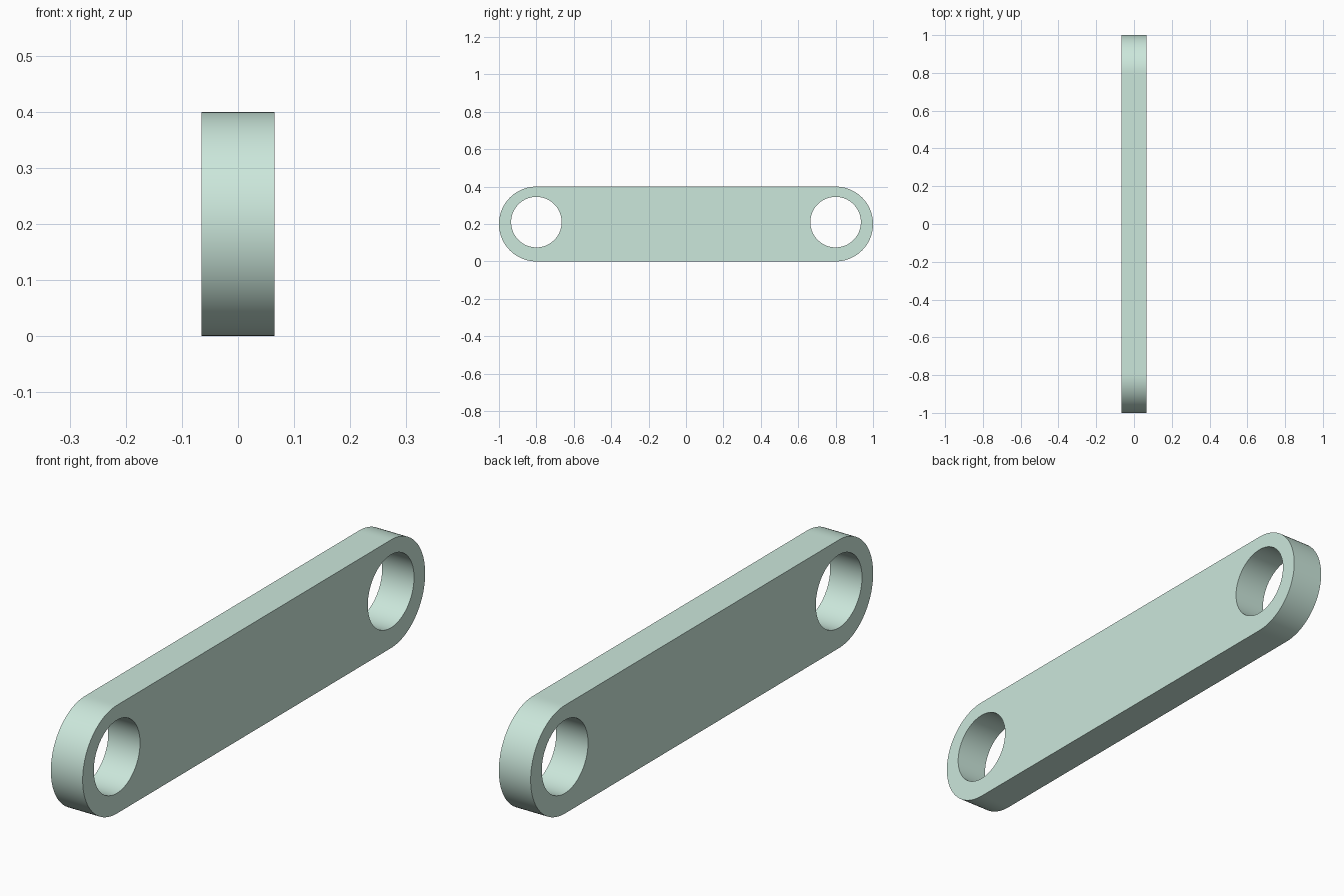
import bpy, bmesh
from math import sin, cos, pi, radians

if "Cube" in bpy.data.objects:
    bpy.data.objects.remove(bpy.data.objects["Cube"])

HALF_T = 0.065            # half thickness along x
R = 0.2                   # end radius, half the height
END_Y = 0.8               # centre of the rounded ends
HOLE_R, HOLE_Z = 0.135, 0.21
N = 96                    # segments around each hole

bm = bmesh.new()


def end_ring(side):
    """Quads between a hole and the end outline; returns the straight inner edge."""
    hole, rim = [], []
    for i in range(N):
        a = 2 * pi * i / N
        c, s = cos(a), sin(a)
        # outer half is round, inner half is squared off to meet the middle panel
        k = R if i <= N // 4 or i >= 3 * N // 4 else R / max(abs(c), abs(s))
        hole.append(bm.verts.new((-HALF_T, side * (END_Y + HOLE_R * c), HOLE_Z + HOLE_R * s)))
        rim.append(bm.verts.new((-HALF_T, side * (END_Y + k * c), R + k * s)))
    for i in range(N):
        j = (i + 1) % N
        bm.faces.new((hole[i], rim[i], rim[j], hole[j]))
    return rim[3 * N // 8: 5 * N // 8 + 1]


# Flat profile: two pierced ends and the middle panel
right, left = end_ring(1), end_ring(-1)
bm.faces.new(right + left[::-1])

# Thickness
ext = bmesh.ops.extrude_face_region(bm, geom=bm.faces[:], use_keep_orig=True)
top = [v for v in ext["geom"] if isinstance(v, bmesh.types.BMVert)]
bmesh.ops.translate(bm, verts=top, vec=(2 * HALF_T, 0, 0))
bmesh.ops.recalc_face_normals(bm, faces=bm.faces[:])

mesh = bpy.data.meshes.new("link_bar")
bm.to_mesh(mesh)
bm.free()
bar = bpy.data.objects.new("link_bar", mesh)
bpy.context.collection.objects.link(bar)

# Pale green finish
mat = bpy.data.materials.new("pale_green")
mat.diffuse_color = (0.6, 0.8, 0.71, 1)
mat.use_nodes = True
mat.node_tree.nodes["Principled BSDF"].inputs["Base Color"].default_value = mat.diffuse_color
mesh.materials.append(mat)

# Smooth round walls, sharp rims
bpy.context.view_layer.objects.active = bar
bar.select_set(True)
bpy.ops.object.shade_smooth_by_angle(angle=radians(30))
